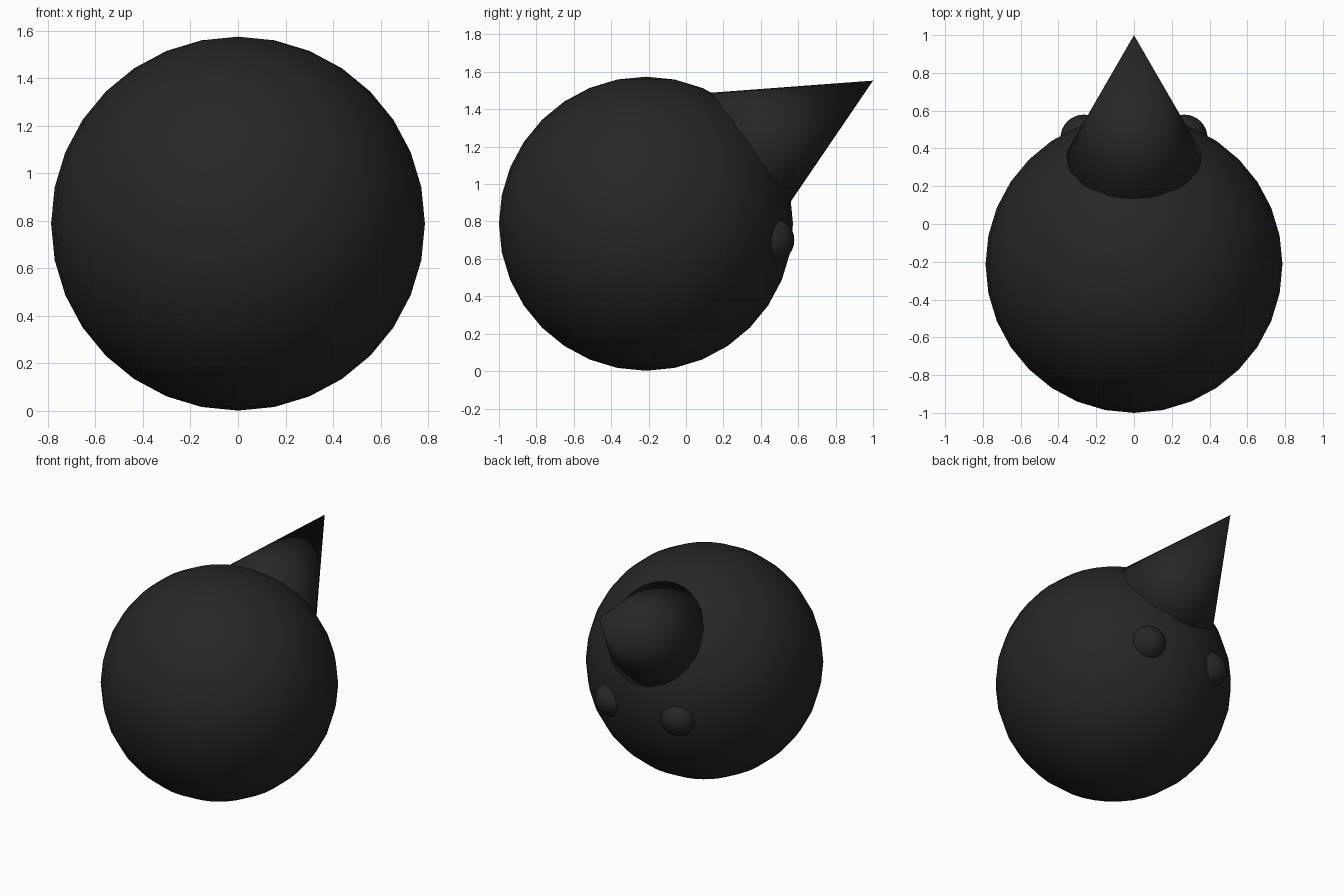
import bpy
import math
from mathutils import Vector

if "Cube" in bpy.data.objects:
    bpy.data.objects.remove(bpy.data.objects["Cube"])

# single near-black colour
black = bpy.data.materials.new("soft_black")
black.diffuse_color = (0.02, 0.02, 0.02, 1.0)
black.use_nodes = True
black.node_tree.nodes["Principled BSDF"].inputs["Base Color"].default_value = black.diffuse_color


def finish(name):
    """Name the new object, colour it and shade it smooth."""
    obj = bpy.context.object
    obj.name = name
    obj.data.materials.append(black)
    bpy.ops.object.shade_smooth()
    return obj


def ball(name, centre, radius):
    bpy.ops.mesh.primitive_uv_sphere_add(
        segments=32, ring_count=16, radius=radius, location=centre)
    return finish(name)


# round body
BODY_R = 0.786
centre = Vector((0, -0.214, 0.788))
ball("body", centre, BODY_R)

# cone tilted 30 degrees above horizontal, its base sunk in the body
tip = Vector((0, 1.0, 1.553))
axis = Vector((0, math.cos(math.radians(30)), math.sin(math.radians(30))))
height = 1.0
bpy.ops.mesh.primitive_cone_add(
    vertices=32, radius1=height * math.tan(math.radians(25.75)), radius2=0,
    depth=height, location=tip - axis * height / 2,
    rotation=(math.radians(-60), 0, 0))
finish("cone")

# pair of small bumps below the cone
for side, label in ((-1, "left"), (1, "right")):
    direction = Vector((0.366 * side, 0.923, -0.12)).normalized()
    ball(label + "_bump", centre + direction * 0.725, 0.124)
